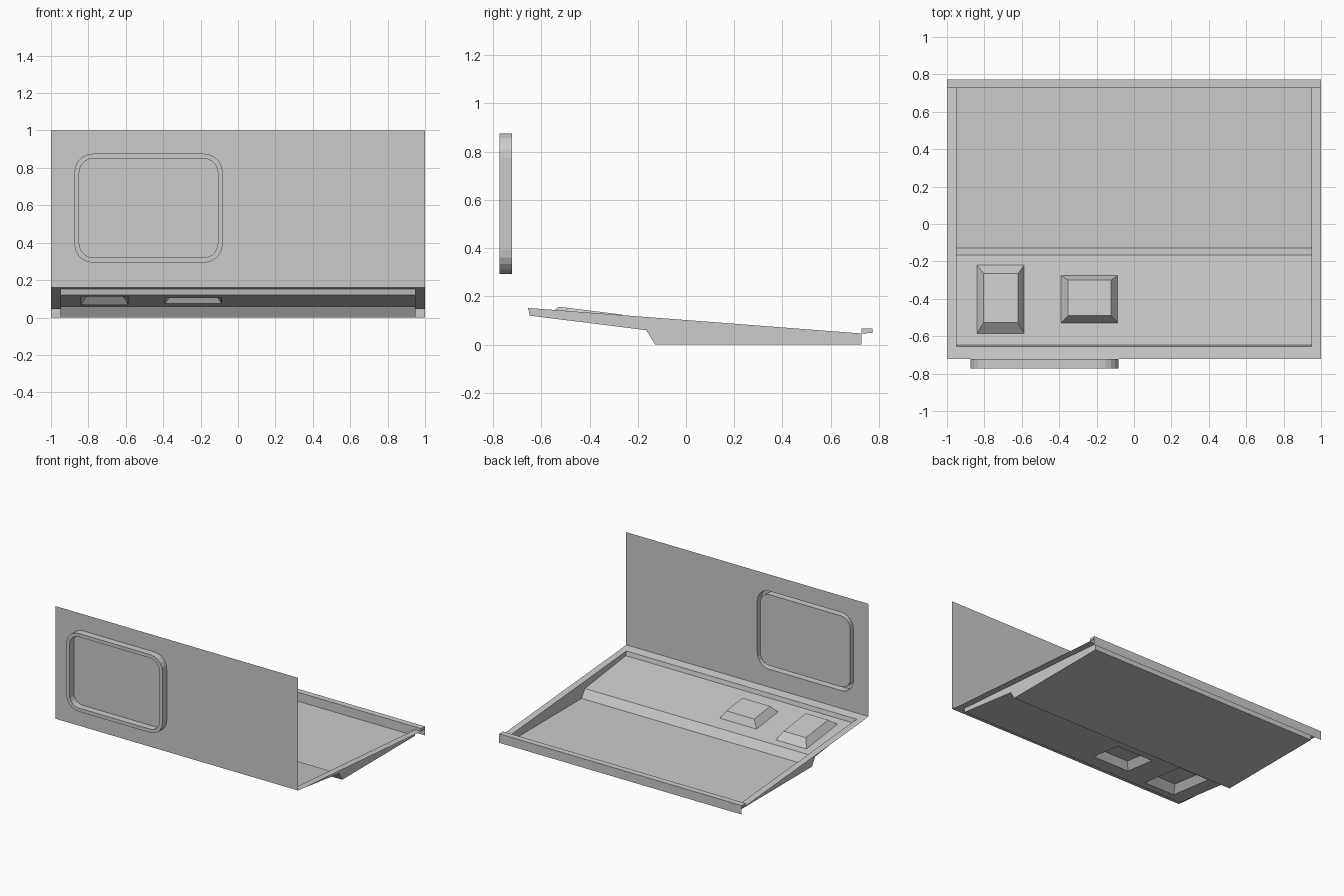
import bpy
import bmesh
import math

cube = bpy.data.objects.get("Cube")
if cube:
    bpy.data.objects.remove(cube, do_unlink=True)

grey = bpy.data.materials.new("light_grey")
grey.use_nodes = True
GREY = (0.6, 0.6, 0.6, 1)
grey.diffuse_color = GREY
grey.node_tree.nodes["Principled BSDF"].inputs["Base Color"].default_value = GREY

FRONT, REAR, HEM = -0.722, 0.773, 0.728     # panel, back edge, start of rear hem
SIDE = 0.95                                 # half width of the tray


def finish(name, bm, up):
    """Turn a sheet into an object whose normals agree with the given direction."""
    bmesh.ops.remove_doubles(bm, verts=bm.verts, dist=0.0005)
    bmesh.ops.recalc_face_normals(bm, faces=bm.faces)
    if sum(f.normal.dot(up) * f.calc_area() for f in bm.faces) < 0:
        bmesh.ops.reverse_faces(bm, faces=bm.faces)
    mesh = bpy.data.meshes.new(name)
    bm.to_mesh(mesh)
    bm.free()
    mesh.materials.append(grey)
    obj = bpy.data.objects.new(name, mesh)
    bpy.context.collection.objects.link(obj)
    return obj


def loop(bm, points):
    verts = [bm.verts.new(p) for p in points]
    edges = [bm.edges.new((v, verts[i - 1])) for i, v in enumerate(verts)]
    return verts, edges


def bridge(bm, a, b):
    for i in range(len(a)):
        bm.faces.new((a[i - 1], a[i], b[i], b[i - 1]))


def strip(bm, profile, half_width):
    """Sweep a (y, z) profile across the width."""
    for (y0, z0), (y1, z1) in zip(profile, profile[1:]):
        corners = [(-half_width, y0, z0), (half_width, y0, z0),
                   (half_width, y1, z1), (-half_width, y1, z1)]
        bm.faces.new([bm.verts.new(c) for c in corners])


def box_outline(x0, x1, y0, y1):
    return [(x0, y0), (x1, y0), (x1, y1), (x0, y1)]


def rounded(x0, x1, z0, z1, r, steps=5):
    pts = []
    centres = [(x1 - r, z1 - r), (x0 + r, z1 - r), (x0 + r, z0 + r), (x1 - r, z0 + r)]
    for k, (cx, cz) in enumerate(centres):
        for i in range(steps + 1):
            a = math.pi / 2 * (k + i / steps)
            pts.append((cx + r * math.cos(a), cz + r * math.sin(a)))
    return pts


# Upright panel with an embossed window frame and recessed pane
bm = bmesh.new()
at = lambda pts, y: [(x, y, z) for x, z in pts]
outer = rounded(-0.875, -0.082, 0.293, 0.876, 0.1)
inner = rounded(-0.849, -0.108, 0.32, 0.85, 0.075)
border, border_edges = loop(bm, at(box_outline(-1, 1, 0.16, 1), FRONT))
base, base_edges = loop(bm, at(outer, FRONT))
bmesh.ops.triangle_fill(bm, edges=border_edges + base_edges, use_beauty=True)
rim_out, _ = loop(bm, at(outer, -REAR))
rim_in, _ = loop(bm, at(inner, -REAR))
pane, _ = loop(bm, at(inner, FRONT))
bridge(bm, base, rim_out)
bridge(bm, rim_out, rim_in)
bridge(bm, rim_in, pane)
bm.faces.new(pane)
finish("window_panel", bm, (0, -1, 0))

# Tray profile: front wall, sloping floor, step, flat floor, rear wall
LIP, FLOOR, STEP, FLAT = (-0.655, 0.152), (-0.648, 0.12), (-0.165, 0.06), (-0.128, 0)
BACK_LOW, BACK_TOP = (HEM, 0), (HEM, 0.046)
profile = [LIP, FLOOR, STEP, FLAT, BACK_LOW, BACK_TOP]


def floor_z(y):
    t = (y - FLOOR[0]) / (STEP[0] - FLOOR[0])
    return FLOOR[1] + t * (STEP[1] - FLOOR[1])


bm = bmesh.new()
strip(bm, [LIP, FLOOR], SIDE)
strip(bm, [STEP, FLAT, BACK_LOW, BACK_TOP], SIDE)
for x in (-SIDE, SIDE):
    bm.faces.new([bm.verts.new((x, y, z)) for y, z in profile])
finish("tray_walls", bm, (0, 0, 1))

# Sloping tray floor with two raised pads
bm = bmesh.new()
lift = lambda pts, h: [(x, y, floor_z(y) + h) for x, y in pts]
pads = [
    (box_outline(-0.84, -0.587, -0.585, -0.22), box_outline(-0.804, -0.62, -0.527, -0.264)),
    (box_outline(-0.39, -0.087, -0.528, -0.275), box_outline(-0.353, -0.123, -0.49, -0.3)),
]
_, edges = loop(bm, lift(box_outline(-SIDE, SIDE, FLOOR[0], STEP[0]), 0))
feet = []
for foot, top in pads:
    verts, foot_edges = loop(bm, lift(foot, 0))
    feet.append(verts)
    edges += foot_edges
bmesh.ops.triangle_fill(bm, edges=edges, use_beauty=True)
for verts, (foot, top) in zip(feet, pads):
    top_verts, _ = loop(bm, lift(top, 0.052))
    bridge(bm, verts, top_verts)
    bm.faces.new(top_verts)
finish("sloping_floor", bm, (0, 0, 1))

# Flange along the front and both sides
bm = bmesh.new()
strip(bm, [(FRONT, 0.16), LIP], 1)
for s in (-1, 1):
    corners = [(x * s, y, z) for y, z, xs in ((*LIP, (SIDE, 1)), (*BACK_TOP, (1, SIDE)))
               for x in xs]
    bm.faces.new([bm.verts.new(c) for c in corners])
finish("tray_flange", bm, (0, 0, 1))

# Raised hem along the rear edge, folded down to the ground
bm = bmesh.new()
HEM_TOP = 0.067
strip(bm, [BACK_TOP, (HEM, HEM_TOP), (REAR, HEM_TOP), (REAR, 0.048), (REAR, 0)], 1)
for x in (-1, 1):
    cap = [BACK_TOP, (HEM, HEM_TOP), (REAR, HEM_TOP), (REAR, 0.048)]
    bm.faces.new([bm.verts.new((x, y, z)) for y, z in cap])
finish("rear_hem", bm, (0, 0, 1))
